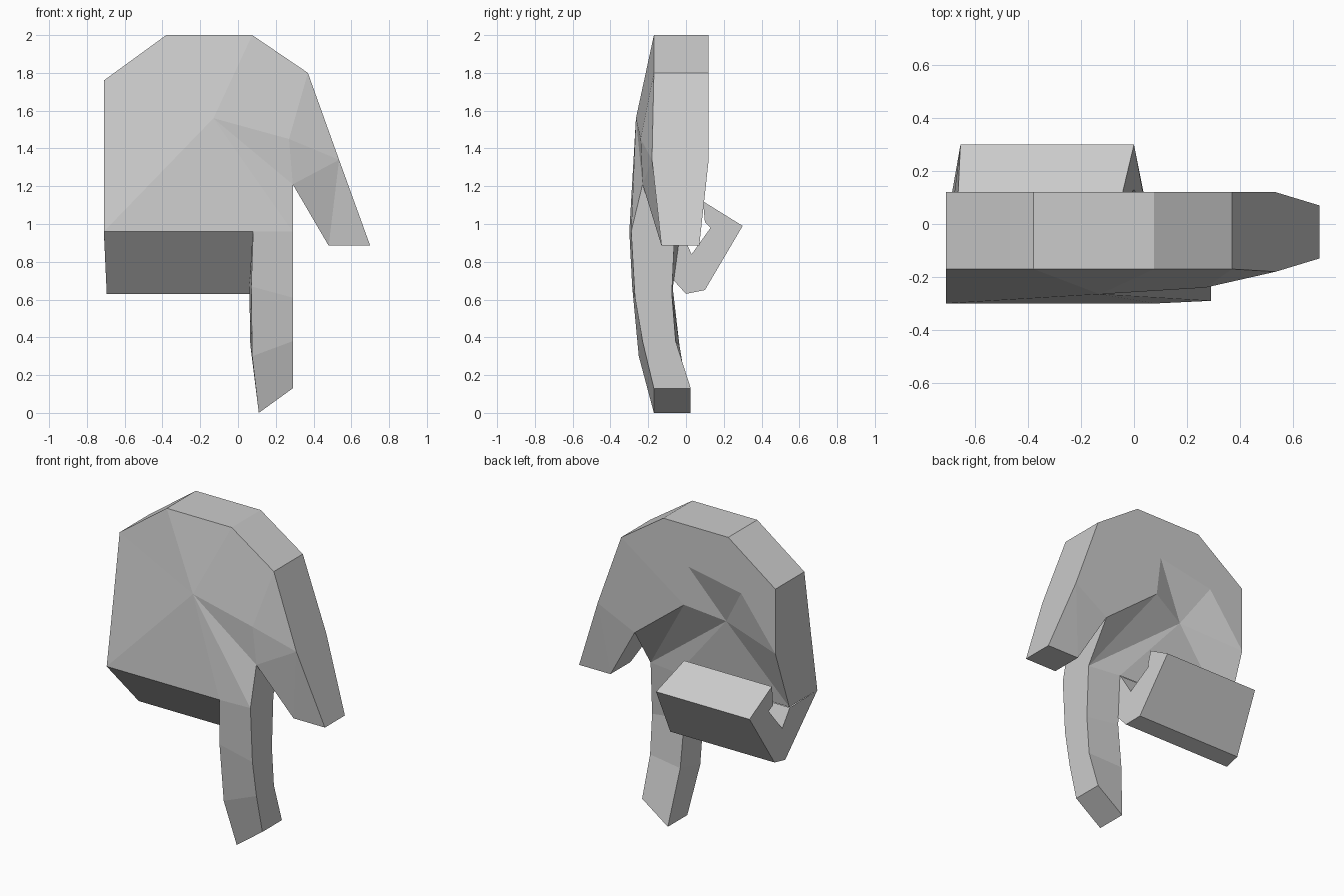
import bpy, bmesh

if "Cube" in bpy.data.objects:
    bpy.data.objects.remove(bpy.data.objects["Cube"])


def make(name, points, faces):
    bm = bmesh.new()
    vs = [bm.verts.new(p) for p in points]
    for f in faces:
        bm.faces.new([vs[i] for i in f])
    bmesh.ops.recalc_face_normals(bm, faces=bm.faces)
    mesh = bpy.data.meshes.new(name)
    bm.to_mesh(mesh)
    bm.free()
    ob = bpy.data.objects.new(name, mesh)
    bpy.context.collection.objects.link(ob)
    return ob


# Main plate with side arm: outline as (x, z, front y, back y)
outline = [(-.71, .96, -.30, -.02), (-.71, 1.35, -.235, .12),
           (-.71, 1.76, -.17, .12), (-.38, 2, -.17, .12), (.075, 2, -.17, .12),
           (.37, 1.8, -.17, .12), (.535, 1.34, -.18, .12),
           (.70, .885, -.13, .07), (.48, .885, -.13, .07),
           (.29, 1.21, -.23, .10), (.29, .96, -.29, -.06), (.08, .96, -.30, -.03)]
n = len(outline)
pts = [(x, f, z) for x, z, f, b in outline] + [(x, b, z) for x, z, f, b in outline]
# Front ridge points A, B and back hollow points P, Q, R, S
pts += [(-.13, -.265, 1.56), (.27, -.24, 1.45), (-.07, .12, 1.49),
        (-.10, .12, 1.74), (-.31, .04, 1.42), (-.47, .12, 1.67)]
A, B, P, Q, R, S = range(2 * n, 2 * n + 6)
faces = [(i, i + 1, n + i + 1, n + i) for i in range(10)]
faces += [(A, i, i + 1) for i in (0, 1, 2, 3, 4, 9, 10)] + [(A, 11, 0)]
faces += [(A, 5, B), (B, 5, 6), (B, 6, 9), (A, B, 9), (6, 8, 9), (6, 7, 8)]
back = [(1, 2, 3, 'S'), (3, 4, 'Q', 'S'), (4, 5, 'P', 'Q'), (5, 6, 9, 'P'),
        (6, 8, 9), (6, 7, 8), ('P', 'R', 'Q'), ('Q', 'R', 'S'), ('S', 'R', 1),
        (1, 'R', 0), (0, 'R', 11), (11, 'R', 10), (10, 'R', 'P'), (10, 'P', 9)]
inner = dict(P=P, Q=Q, R=R, S=S)
faces += [[inner[k] if k in inner else n + k for k in f] for f in back]
make("main_plate", pts, faces)

# Curled lower flap: section as (y, z, left x, right x), open where it meets the plate
section = [(-.30, .96, -.71, .08), (0, .63, -.695, .06), (.10, .65, -.69, .04),
           (.30, .99, -.655, 0), (.09, 1.12, -.665, -.05), (.10, 1.01, -.68, -.02),
           (.13, .98, -.67, 0), (.03, .84, -.695, .05), (-.025, .955, -.71, .08)]
m = len(section)
pts = [(l, y, z) for y, z, l, r in section] + [(r, y, z) for y, z, l, r in section]
faces = [(i, i + 1, m + i + 1, m + i) for i in range(m - 1)]
faces += [list(range(m)), list(range(m, 2 * m))]
make("curled_flap", pts, faces)

# Bent leg: four-cornered rings from the top down
rings = [[(.08, -.30, .96), (.29, -.29, .96), (.29, -.06, .96), (.08, -.03, .96)],
         [(.07, -.285, .67), (.29, -.27, .61), (.29, -.075, .63), (.06, -.07, .66)],
         [(.075, -.25, .30), (.29, -.23, .38), (.29, -.055, .38), (.065, -.035, .36)],
         [(.11, -.17, 0), (.29, -.17, .13), (.29, .025, .13), (.11, .025, 0)]]
pts = [p for r in rings for p in r]
faces = [(4 * k + i, 4 * k + (i + 1) % 4, 4 * k + 4 + (i + 1) % 4, 4 * k + 4 + i)
         for k in range(3) for i in range(4)]
faces.append((12, 13, 14, 15))
make("bent_leg", pts, faces)
